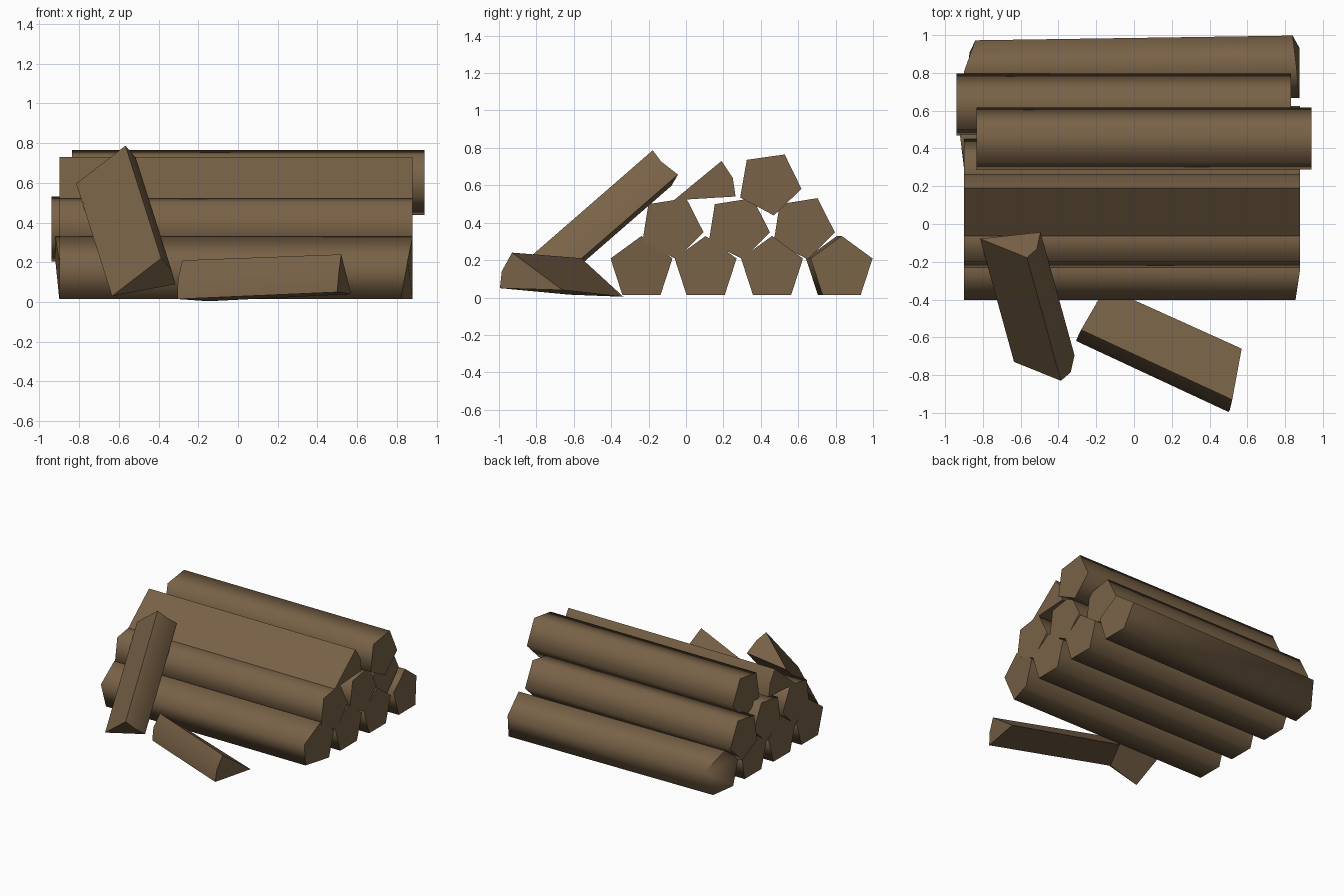
import bpy, bmesh
from math import sin, cos, radians
from mathutils import Vector

cube = bpy.data.objects.get("Cube")
if cube:
    bpy.data.objects.remove(cube)

wood = bpy.data.materials.new("brown_wood")
wood.use_nodes = True
BROWN = (0.19, 0.122, 0.063, 1)
wood.diffuse_color = BROWN
bsdf = wood.node_tree.nodes["Principled BSDF"]
bsdf.inputs["Base Color"].default_value = BROWN
bsdf.inputs["Roughness"].default_value = 0.9


def prism(name, start, end, smooth_angle):
    """Solid joining two matching end outlines."""
    bm = bmesh.new()
    a = [bm.verts.new(p) for p in start]
    b = [bm.verts.new(p) for p in end]
    bm.faces.new(a)
    bm.faces.new(b)
    for i in range(len(a)):
        j = (i + 1) % len(a)
        bm.faces.new((a[i], a[j], b[j], b[i]))
    bmesh.ops.recalc_face_normals(bm, faces=bm.faces)
    mesh = bpy.data.meshes.new(name)
    bm.to_mesh(mesh)
    bm.free()
    mesh.materials.append(wood)
    obj = bpy.data.objects.new(name, mesh)
    bpy.context.collection.objects.link(obj)
    bpy.ops.object.select_all(action='DESELECT')
    obj.select_set(True)
    bpy.context.view_layer.objects.active = obj
    bpy.ops.object.shade_smooth_by_angle(angle=radians(smooth_angle))


def log(name, y, z, x0, x1, turn=0, yaw=0, dents={}):
    """Five-sided log along x; dents move (end, corner) along x."""
    ends = []
    for e, x in enumerate((x0, x1)):
        ring = []
        for k in range(5):
            t = radians(90 + turn + 72 * k)
            ring.append(Vector((x + dents.get((e, k), 0),
                                y + 0.174 * cos(t) - (yaw if e == 0 else 0),
                                z + 0.174 * sin(t))))
        ends.append(ring)
    prism(name, *ends, 80)


# Bottom row
log("bottom_log_front", -0.238, 0.155, -0.9, 0.88,
    dents={(1, 1): -0.025, (1, 2): -0.06})
log("bottom_log_second", 0.105, 0.155, -0.9, 0.88)
log("bottom_log_third", 0.46, 0.155, -0.9, 0.88,
    dents={(0, 0): -0.02, (0, 4): -0.02})
log("bottom_log_back", 0.832, 0.155, -0.9, 0.875, yaw=0.025,
    dents={(0, 4): 0.06, (0, 3): 0.03, (1, 4): -0.035, (1, 0): -0.015})

# Middle row and top log, each rolled into the gaps below
log("middle_log_front", -0.078, 0.376, -0.9, 0.88, -27)
log("middle_log_centre", 0.277, 0.376, -0.9, 0.88, -27)
log("middle_log_back", 0.624, 0.376, -0.94, 0.83, -27)
log("top_log", 0.446, 0.611, -0.835, 0.94, -28)

# Split log resting on the pile
section = [(-0.065, 0.52), (0.19, 0.73), (0.25, 0.64), (0.265, 0.54)]
prism("top_split_log", [(-0.9, y, z) for y, z in section],
      [(0.88, y, z) for y, z in section], 30)

# Split log leaning against the pile
foot = [Vector(p) for p in ((-0.635, -0.73, 0.03), (-0.387, -0.83, 0.22),
                            (-0.335, -0.785, 0.16), (-0.315, -0.695, 0.09))]
lean = Vector((-0.18, 0.652, 0.567))
prism("leaning_split_log", foot, [p + lean for p in foot], 30)

# Split log lying on the ground
prism("fallen_split_log",
      [(-0.15, -0.335, 0.004), (-0.28, -0.56, 0.21),
       (-0.303, -0.608, 0.115), (-0.305, -0.62, 0.015)],
      [(0.57, -0.66, 0.04), (0.52, -0.93, 0.24),
       (0.507, -0.985, 0.14), (0.5, -0.995, 0.05)], 30)
